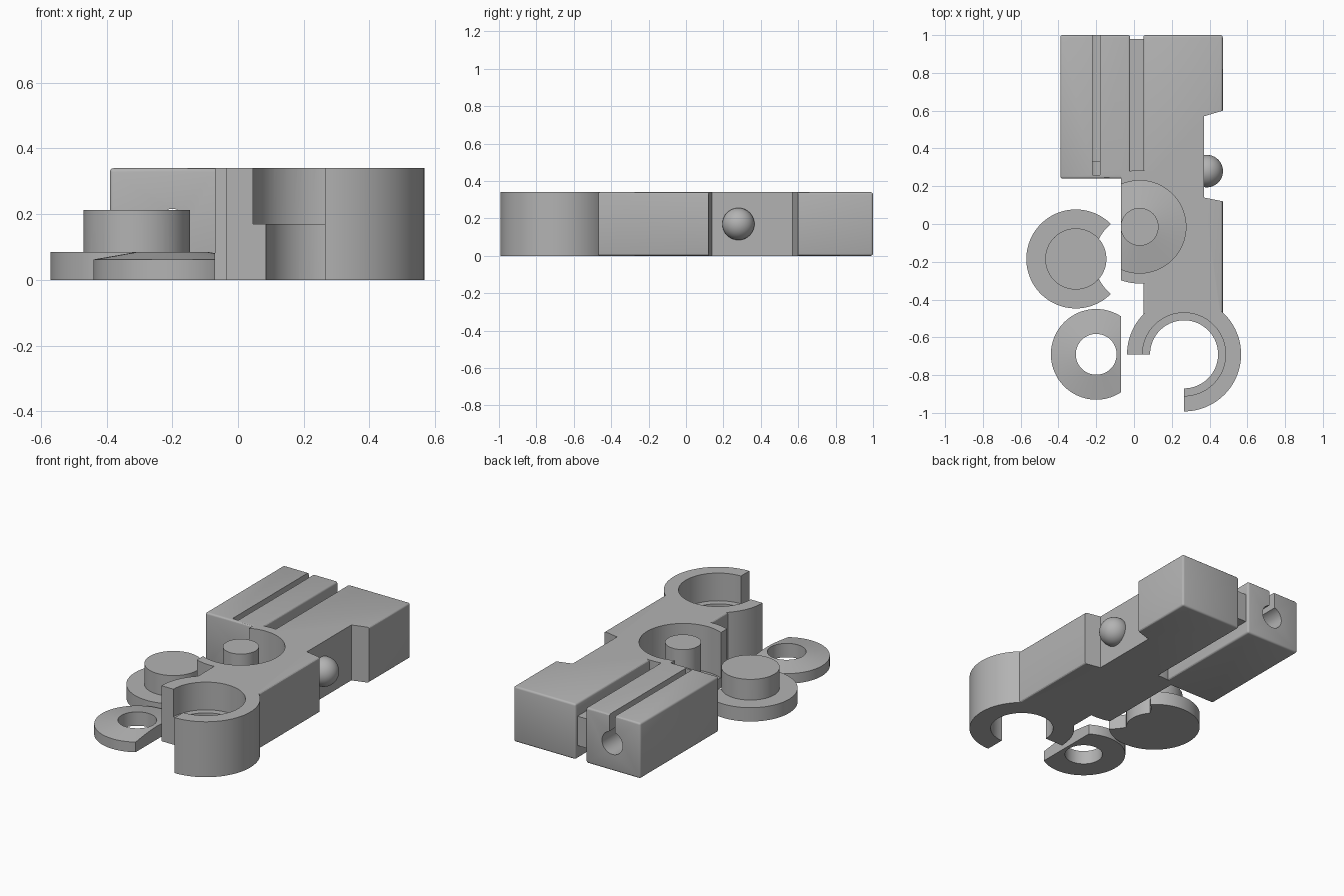
import bpy, bmesh, math
from mathutils import Matrix, Vector

cube = bpy.data.objects.get("Cube")
if cube:
    bpy.data.objects.remove(cube, do_unlink=True)

grey = bpy.data.materials.new("plain_grey")
grey.use_nodes = True
colour = (0.45, 0.45, 0.45, 1)
grey.diffuse_color = colour
grey.node_tree.nodes["Principled BSDF"].inputs["Base Color"].default_value = colour

H = 0.34  # body thickness
MID = H / 2


def finish(name, bm):
    bmesh.ops.recalc_face_normals(bm, faces=bm.faces)
    mesh = bpy.data.meshes.new(name)
    bm.to_mesh(mesh)
    bm.free()
    mesh.materials.append(grey)
    ob = bpy.data.objects.new(name, mesh)
    bpy.context.collection.objects.link(ob)
    return ob


def box(name, lo, hi, bevel=0):
    bm = bmesh.new()
    lo, hi = Vector(lo), Vector(hi)
    bmesh.ops.create_cube(bm, size=1, matrix=Matrix.Translation((lo + hi) / 2)
                          @ Matrix.Diagonal((*(hi - lo), 1)))
    if bevel:
        bmesh.ops.bevel(bm, geom=bm.edges[:], offset=bevel, segments=3,
                        profile=0.5, affect='EDGES')
    return finish(name, bm)


def prism(name, outline, z0, z1):
    bm = bmesh.new()
    face = bm.faces.new([bm.verts.new((x, y, z0)) for x, y in outline])
    new = bmesh.ops.extrude_face_region(bm, geom=[face])["geom"]
    bmesh.ops.translate(bm, vec=(0, 0, z1 - z0),
                        verts=[v for v in new if isinstance(v, bmesh.types.BMVert)])
    return finish(name, bm)


def lathe(name, centre, profile, n=96):
    """Turn a closed (radius, height) outline about a vertical axis."""
    bm = bmesh.new()
    rings = []
    for r, z in profile:
        turns = [math.tau * i / n for i in range(n)]
        rings.append([bm.verts.new((centre[0] + r * math.cos(a),
                                    centre[1] + r * math.sin(a), z)) for a in turns])
    for k, (r, z) in enumerate(profile):
        j = (k + 1) % len(profile)
        if r == 0 and profile[j][0] == 0:
            continue
        for i in range(n):
            m = (i + 1) % n
            bm.faces.new((rings[k][i], rings[k][m], rings[j][m], rings[j][i]))
    bmesh.ops.remove_doubles(bm, verts=bm.verts, dist=1e-5)
    return finish(name, bm)


def disc(name, centre, r, z0, z1):
    return lathe(name, centre, [(0, z0), (r, z0), (r, z1), (0, z1)])


def bore(name, x, z, r, y0, y1):
    bm = bmesh.new()
    place = Matrix.Translation((x, (y0 + y1) / 2, z)) @ Matrix.Rotation(math.pi / 2, 4, 'X')
    bmesh.ops.create_cone(bm, cap_ends=True, segments=48, radius1=r, radius2=r,
                          depth=y1 - y0, matrix=place)
    return finish(name, bm)


def combine(target, tool, operation):
    mod = target.modifiers.new("combine", 'BOOLEAN')
    mod.operation = operation
    mod.solver = 'EXACT'
    mod.object = tool
    bpy.context.view_layer.objects.active = target
    bpy.ops.object.modifier_apply(modifier=mod.name)
    bpy.data.objects.remove(tool, do_unlink=True)


def add(target, tool):
    combine(target, tool, 'UNION')


def cut(target, tool):
    combine(target, tool, 'DIFFERENCE')


# Main body: long bar, side block and the web between them
SOCKET = (0.03, -0.015)
RING = (0.265, -0.69)
EDGE = -0.07
body = box("body", (0.05, -0.52, 0), (0.47, 1, H), 0.012)
sleeve = disc("sleeve", SOCKET, 0.3, 0, H)
cut(sleeve, box("trim", (-1, -1, -1), (EDGE, 1, 1)))
add(body, sleeve)
add(body, box("bridge", (EDGE, SOCKET[1], 0), (0.1, 0.28, H)))
add(body, box("side_block", (-0.39, 0.24, 0), (-0.02, 1, H), 0.012))
add(body, box("web", (-0.04, 0.27, 0.08), (0.08, 0.98, 0.26)))

# Round socket with a centre post and a sloping floor
cut(body, lathe("socket_cut", SOCKET,
                [(0.1, 0.085), (0.1, 0.5), (0.245, 0.5), (0.245, 0.06)]))

# Open ring with a stepped bore and one missing quarter
ring = disc("ring", RING, 0.302, 0, H)
cut(ring, box("quarter", (-0.5, -1.2, -1), (RING[0], RING[1], 1)))
add(body, ring)
cut(body, lathe("ring_bore", RING, [(0, -0.1), (0.18, -0.1), (0.18, MID),
                                    (0.22, MID), (0.22, 0.5), (0, 0.5)]))

# Keyhole channel in the side block
cut(body, bore("channel", -0.2, MID, 0.07, 0.33, 1.1))
cut(body, bore("pin_hole", -0.2, MID, 0.046, 0.2, 0.4))
cut(body, box("channel_slot", (-0.22, 0.26, MID), (-0.18, 1.1, 0.5)))

# Side notch holding the ball
cut(body, prism("notch", [(0.37, 0.14), (0.5, 0.114), (0.5, 0.609), (0.37, 0.57)], -0.1, 0.5))

bm = bmesh.new()
bmesh.ops.create_uvsphere(bm, u_segments=48, v_segments=24, radius=0.086,
                          matrix=Matrix.Translation((0.385, 0.28, MID)))
ball = finish("ball", bm)

# Loose button with a curved bite out of its flange
BUTTON = (-0.308, -0.185)
button = disc("button", BUTTON, 0.262, 0, 0.085)
cut(button, disc("bite", (0.03, BUTTON[1]), 0.24, -0.1, 0.3))
add(button, disc("button_post", BUTTON, 0.162, 0, 0.212))

# Loose washer with a conical top and a straight trimmed side
washer = lathe("washer", (-0.2, -0.69), [(0.108, 0), (0.24, 0), (0.24, 0.062), (0.108, 0.085)])
cut(washer, box("washer_trim", (EDGE, -1.2, -1), (0.5, 0, 1)))

# Smooth round surfaces, keep edges crisp
bpy.ops.object.select_all(action='DESELECT')
for part in (body, ball, button, washer):
    part.select_set(True)
bpy.context.view_layer.objects.active = body
bpy.ops.object.shade_smooth_by_angle(angle=math.radians(30))
